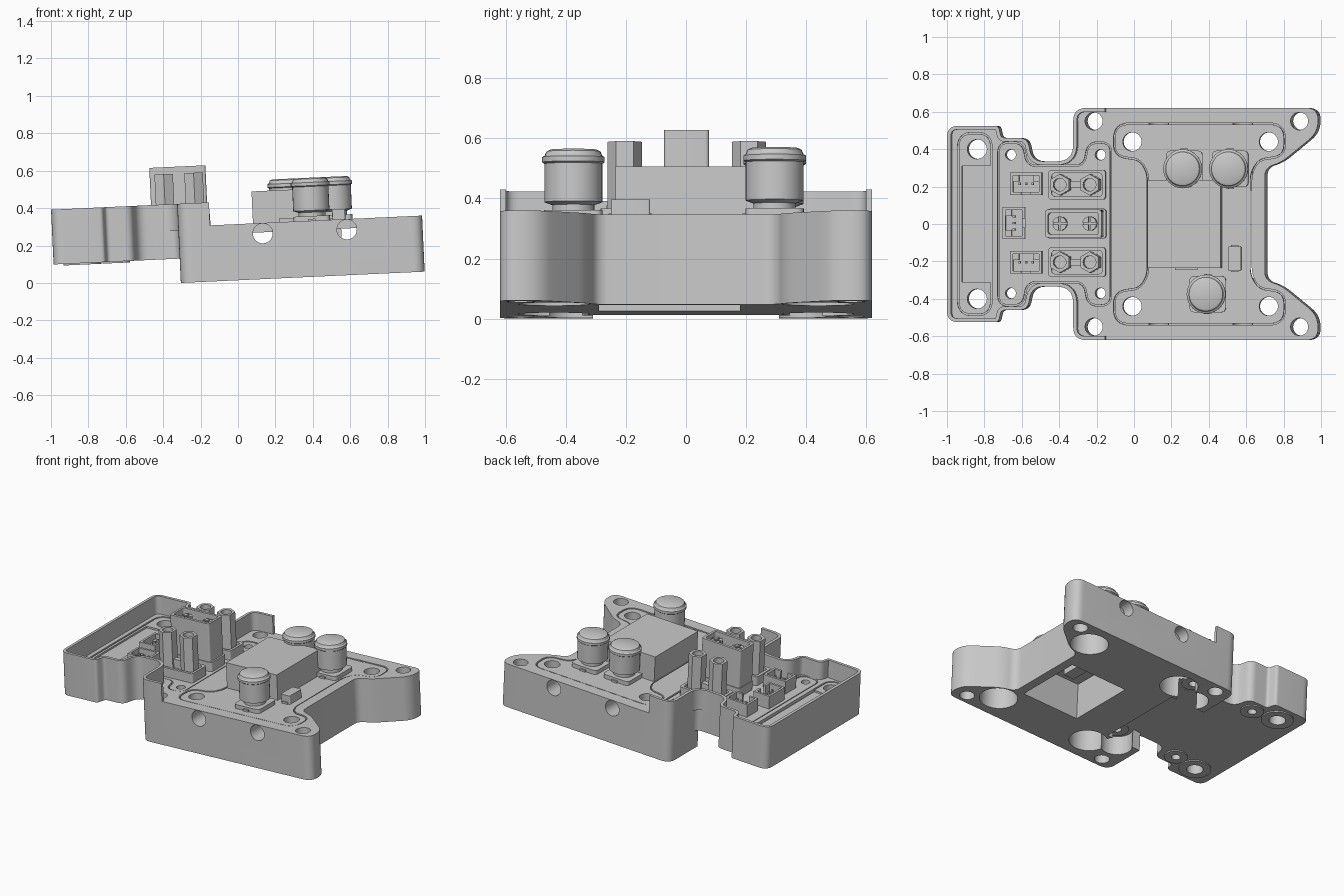
import bpy, bmesh, math
from mathutils import Matrix, Vector

cube = bpy.data.objects.get("Cube")
if cube:
    bpy.data.objects.remove(cube)

grey = bpy.data.materials.new("plain_grey")
grey.use_nodes = True
grey.diffuse_color = (0.58, 0.58, 0.58, 1)
grey.node_tree.nodes["Principled BSDF"].inputs["Base Color"].default_value = (0.58, 0.58, 0.58, 1)
parts = []


def make(name, bm, keep=True):
    bmesh.ops.recalc_face_normals(bm, faces=bm.faces)
    me = bpy.data.meshes.new(name)
    bm.to_mesh(me)
    bm.free()
    ob = bpy.data.objects.new(name, me)
    bpy.context.collection.objects.link(ob)
    if keep:
        me.materials.append(grey)
        parts.append(ob)
    else:
        ob.hide_render = True
    return ob


def rounded(corners):
    """Points with each corner (x, y, cut length) rounded; a cut never passes the middle of an edge."""
    out, n = [], len(corners)
    for i, (x, y, r) in enumerate(corners):
        p = Vector((x, y))
        if r == 0:
            out.append(p)
            continue
        to_a = Vector(corners[i - 1][:2]) - p
        to_b = Vector(corners[(i + 1) % n][:2]) - p
        r = min(r, .48 * to_a.length, .48 * to_b.length)
        a, b = p + to_a.normalized() * r, p + to_b.normalized() * r
        for k in range(9):
            t = k / 8
            out.append(a * (1 - t) ** 2 + p * (2 * t * (1 - t)) + b * t * t)
    return out


def both(half):
    return half + [(x, -y, r) for x, y, r in reversed(half)]


def inset(points, d, closed=True):
    out, n = [], len(points)
    for i, p in enumerate(points):
        a = points[i - 1] if closed or i else p
        b = points[(i + 1) % n] if closed or i < n - 1 else p
        t = (b - a).normalized()
        out.append(p + Vector((-t.y, t.x)) * d)
    return out


def prism(name, points, z0, z1, keep=True):
    bm = bmesh.new()
    low = [bm.verts.new((p[0], p[1], z0)) for p in points]
    high = [bm.verts.new((p[0], p[1], z1)) for p in points]
    bm.faces.new(low[::-1])
    bm.faces.new(high)
    for i in range(len(low)):
        bm.faces.new((low[i - 1], low[i], high[i], high[i - 1]))
    return make(name, bm, keep)


def box(name, x, y, sx, sy, z0, z1, keep=True, r=0.0):
    c = [(x + i * sx / 2, y + j * sy / 2, r) for i, j in ((-1, -1), (1, -1), (1, 1), (-1, 1))]
    return prism(name, rounded(c), z0, z1, keep)


def disc(name, x, y, r, z0, z1, keep=True, n=32):
    turn = math.pi / 2
    return prism(name, [(x + r * math.cos(turn + k * math.tau / n), y + r * math.sin(turn + k * math.tau / n))
                        for k in range(n)], z0, z1, keep)


def cut(ob, cutters):
    for c in cutters:
        m = ob.modifiers.new("cut", 'BOOLEAN')
        m.operation, m.solver, m.object = 'DIFFERENCE', 'EXACT', c
    dg = bpy.context.evaluated_depsgraph_get()
    me = bpy.data.meshes.new_from_object(ob.evaluated_get(dg))
    ob.modifiers.clear()
    ob.data = me
    for c in cutters:
        bpy.data.objects.remove(c)


HOLES = [(-.215, .55, .047), (.885, .55, .047), (-.01, .44, .05), (.72, .44, .05),
         (-.66, .37, .028), (-.18, .37, .028), (-.84, .4, .052)]


def holes(x0, x1):
    return [disc("hole", x, s * y, r, -.1, .5, False) for x, y, r in HOLES if x0 < x < x1 for s in (1, -1)]


# Outlines
main_line = rounded(both([(.70, .30, .06), (.79, .33, .05), (.985, .49, .08), (.985, .62, .08), (-.32, .62, .07)]))
side = [(-.32, .335, .09), (-.54, .335, .06), (-.565, .46, .045), (-.705, .46, .02), (-.72, .525, .02), (-.995, .525, .06)]
tray_line = rounded(both([(-.31, .44, 0), (-.32, .44, 0)] + side))
rim_line = rounded(both([(-.15, .62, 0), (-.32, .62, .07)] + side))
board_line = rounded(both([(.63, .27, .06), (.67, .34, .05), (.81, .36, .07), (.81, .54, .085),
                           (-.11, .54, .085), (-.11, .36, .07), (.03, .34, .05), (.07, .27, .06)]))
port_line = rounded(both([(-.12, .27, .05), (-.12, .44, .06), (-.25, .44, .06), (-.27, .315, .05),
                          (-.57, .315, .05), (-.59, .44, .06), (-.73, .44, .06), (-.73, .27, .05)]))
strip_line = rounded(both([(-.76, .49, .08), (-.945, .49, .08)]))

# Main housing with its underside pockets and side channels
main = prism("main_housing", main_line, 0, .3)
cuts = holes(-.3, 1) + [prism("board_seat", board_line, .25, .4, False),
                        prism("port_seat", port_line, .27, .4, False),
                        box("window", .425, -.055, .43, .47, -.1, .262, False),
                        box("step", -.3, 0, .48, .62, -.1, .13, False)]
for s in (1, -1):
    cuts += [disc("bore", x, s * .44, .12, -.1, .2, False) for x in (-.01, .72)]
    cuts.append(disc("relief", -.18, s * .37, .1, -.1, .131, False))
for x in (.13, .58):
    c = disc("channel", 0, 0, .053, -1, 1, False)
    c.data.transform(Matrix.Translation((x, 0, .244)) @ Matrix.Rotation(math.pi / 2, 4, 'X'))
    cuts.append(c)
cut(main, cuts)

# Raised tray, its strip and its rim
tray = prism("tray_housing", tray_line, .13, .3)
cut(tray, holes(-1, -.3) + [prism("port_seat", port_line, .27, .4, False),
                            prism("strip_seat", strip_line, .28, .4, False)])
cut(prism("tray_strip", inset(strip_line, .008), .27, .297),
    holes(-1, -.75) + [box("slot", -.84, 0, .16, .62, .285, .4, False)])
bm = bmesh.new()
rings = [[bm.verts.new((p.x, p.y, z)) for p in line] for line, z in
         ((rim_line, .28), (rim_line, .423), (inset(rim_line, .02, False), .423), (inset(rim_line, .02, False), .28))]
for j in range(4):
    a, b = rings[j], rings[(j + 1) % 4]
    for i in range(len(a) - 1):
        bm.faces.new((a[i], a[i + 1], b[i + 1], b[i]))
bm.faces.new([r[0] for r in rings])
bm.faces.new([r[-1] for r in rings])
make("tray_rim", bm)
for x, y, r in HOLES[4:]:
    for s in (1, -1):
        cut(disc("bottom_pad", x, s * y, r * 1.2 + .04, .122, .14),
            [disc("hole", x, s * y, r, 0, .5, False)])

# Circuit boards
cut(prism("power_board", inset(board_line, .008), .25, .297), holes(-.1, .8))
cut(prism("port_board", inset(port_line, .008), .26, .297), holes(-.7, -.1))

# Parts on the power board
box("inductor", .275, 0, .39, .47, .29, .471)
box("inductor_feet", .28, 0, .12, .49, .29, .32)
box("diode", .54, -.185, .07, .13, .29, .355, r=.008)
box("diode_leads", .54, -.185, .04, .145, .29, .31)
for x, y in ((.27, .295), (.515, .295), (.395, -.375)):
    box("capacitor_base", x, y, .195, .195, .29, .325, r=.03)
    box("capacitor_lead", x, y, .04, .215, .29, .31)
    bm = bmesh.new()
    prof = [(0, .31), (.07, .31), (.07, .345), (.097, .355), (.097, .483), (.104, .488), (.104, .505),
            (.096, .51), (.09, .524), (.078, .53), (0, .53)]
    vs = [bm.verts.new((r, 0, z)) for r, z in prof]
    es = [bm.edges.new(e) for e in zip(vs, vs[1:])]
    bmesh.ops.spin(bm, geom=vs + es, cent=(0, 0, 0), axis=(0, 0, 1), angle=math.tau, steps=32)
    bmesh.ops.remove_doubles(bm, verts=bm.verts, dist=1e-5)
    bmesh.ops.translate(bm, verts=bm.verts, vec=(x, y, 0))
    make("capacitor_can", bm)

# Parts under the power board
for x, y, sx, sy in ((.36, -.1, .08, .2), (.5, .02, .1, .1), (.5, -.16, .1, .08)):
    box("underside_chip", x, y, sx, sy, .2, .26)

# Main two-pin socket
box("socket_base", -.305, .002, .315, .16, .29, .36, r=.02)
cut(box("socket_shell", -.31, .002, .3, .15, .29, .622, r=.015),
    [box("cavity", -.31, .002, .27, .115, .5, .8, False, r=.015)])
for x in (-.385, -.225):
    cut(disc("socket_pin", x, .002, .038, .45, .6),
        [box("slit", x, .002, s, .1 - s, .52, .7, False) for s in (.012, .088)])

# Two side sockets with hexagonal columns
for s in (1, -1):
    y = s * .207 + .003
    cut(box("side_socket_base", -.303, y, .305, .16, .29, .36, r=.02),
        [box("recess", -.303, y, .27, .125, .34, .5, False, r=.02)])
    box("side_socket_web", -.305, y, .12, .035, .3, .4)
    for x in (-.385, -.225):
        cut(disc("side_socket_column", x, y, .057, .3, .585, n=6),
            [disc("bore", x, y, .034, .45, .8, False)])

# Small signal connectors
for x, y, sx, sy in ((-.575, .215, .17, .12), (-.575, -.205, .17, .12), (-.64, .005, .12, .17)):
    u, v = (1, 0) if sx > sy else (0, 1)
    cut(box("signal_connector", x, y, sx, sy, .29, .385),
        [box("cavity", x, y, sx - .03, sy - .03, .31, .5, False),
         box("key", x + v * .06, y - u * .06, .05, .05, .33, .5, False)])
    for k in (-1, 0, 1):
        box("signal_pin", x + u * k * .035, y + v * k * .035, .012, .012, .3, .37)
    for k in (-1, 1):
        box("signal_tab", x + u * k * .055 - v * .03, y + v * k * .055 + u * .03, .035, .035, .3, .35)

# Shade and tilt the whole assembly
tilt = Matrix.Translation((.014, 0, .0148)) @ Matrix.Rotation(-math.radians(2.65), 4, 'Y')
bpy.ops.object.select_all(action='DESELECT')
for ob in parts:
    ob.data.transform(tilt)
    ob.select_set(True)
bpy.context.view_layer.objects.active = parts[0]
bpy.ops.object.shade_smooth_by_angle(angle=math.radians(30))
